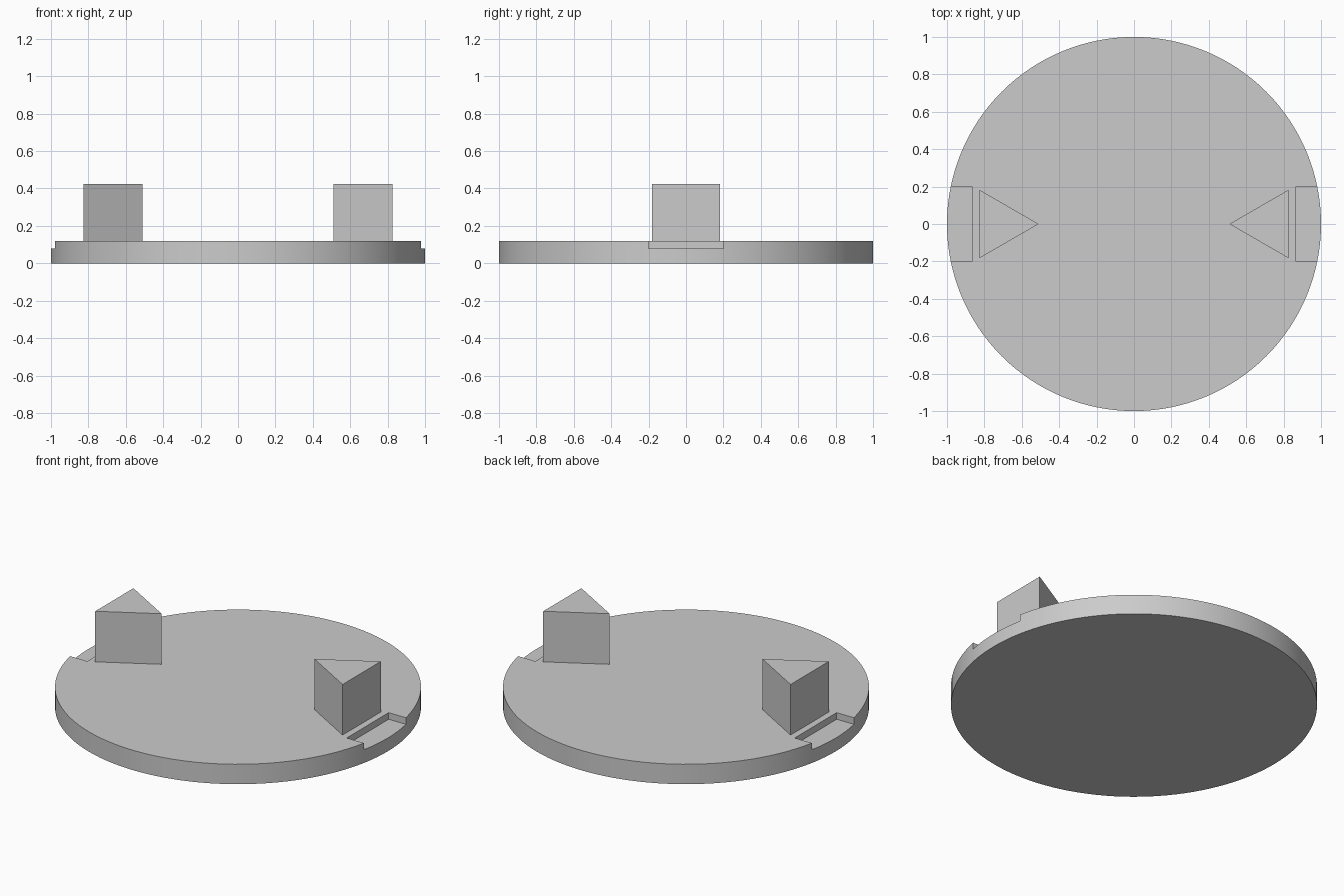
import bpy
import math

RADIUS, THICK = 1.0, 0.12
PRISM_H, PRISM_R, PRISM_X = 0.305, 0.21, 0.72
NOTCH_X, NOTCH_W, NOTCH_Z = 0.865, 0.4, 0.08

cube = bpy.data.objects.get("Cube")
if cube:
    bpy.data.objects.remove(cube, do_unlink=True)

grey = bpy.data.materials.new("plain_grey")
grey.use_nodes = True
colour = (0.6, 0.6, 0.6, 1)
grey.diffuse_color = colour
grey.node_tree.nodes["Principled BSDF"].inputs["Base Color"].default_value = colour


def prism(name, sides, radius, height, x, z, turn=0.0):
    """Upright prism standing on height z."""
    bpy.ops.mesh.primitive_cylinder_add(
        vertices=sides, radius=radius, depth=height,
        location=(x, 0, z + height / 2), rotation=(0, 0, turn))
    obj = bpy.context.object
    obj.name = name
    obj.data.materials.append(grey)
    bpy.ops.object.transform_apply(location=True, rotation=True, scale=True)
    return obj


# Round base plate
base = prism("round_base", 128, RADIUS, THICK, 0, 0)

for side, label in ((1, "left"), (-1, "right")):
    # Shallow notch in the rim
    bpy.ops.mesh.primitive_cube_add(
        size=1, location=(side * (NOTCH_X + 0.15), 0, NOTCH_Z + 0.1))
    cutter = bpy.context.object
    cutter.name = label + "_notch_cutter"
    cutter.scale = (0.3, NOTCH_W, 0.2)
    cutter.hide_render = True
    cutter.data.materials.append(grey)
    bpy.context.view_layer.update()
    cut = base.modifiers.new(label + "_notch", "BOOLEAN")
    cut.operation = "DIFFERENCE"
    cut.solver = "EXACT"
    cut.object = cutter
    bpy.context.view_layer.objects.active = base
    bpy.ops.object.modifier_apply(modifier=cut.name)
    bpy.data.objects.remove(cutter, do_unlink=True)

    # Triangular post pointing at the centre
    turn = math.radians(90 if side > 0 else -90)
    post = prism(label + "_triangular_post", 3, PRISM_R, PRISM_H,
                 side * PRISM_X, THICK, turn)

# Smooth rim with sharp edges
bpy.ops.object.select_all(action="DESELECT")
base.select_set(True)
bpy.context.view_layer.objects.active = base
bpy.ops.object.shade_smooth_by_angle(angle=math.radians(30))
